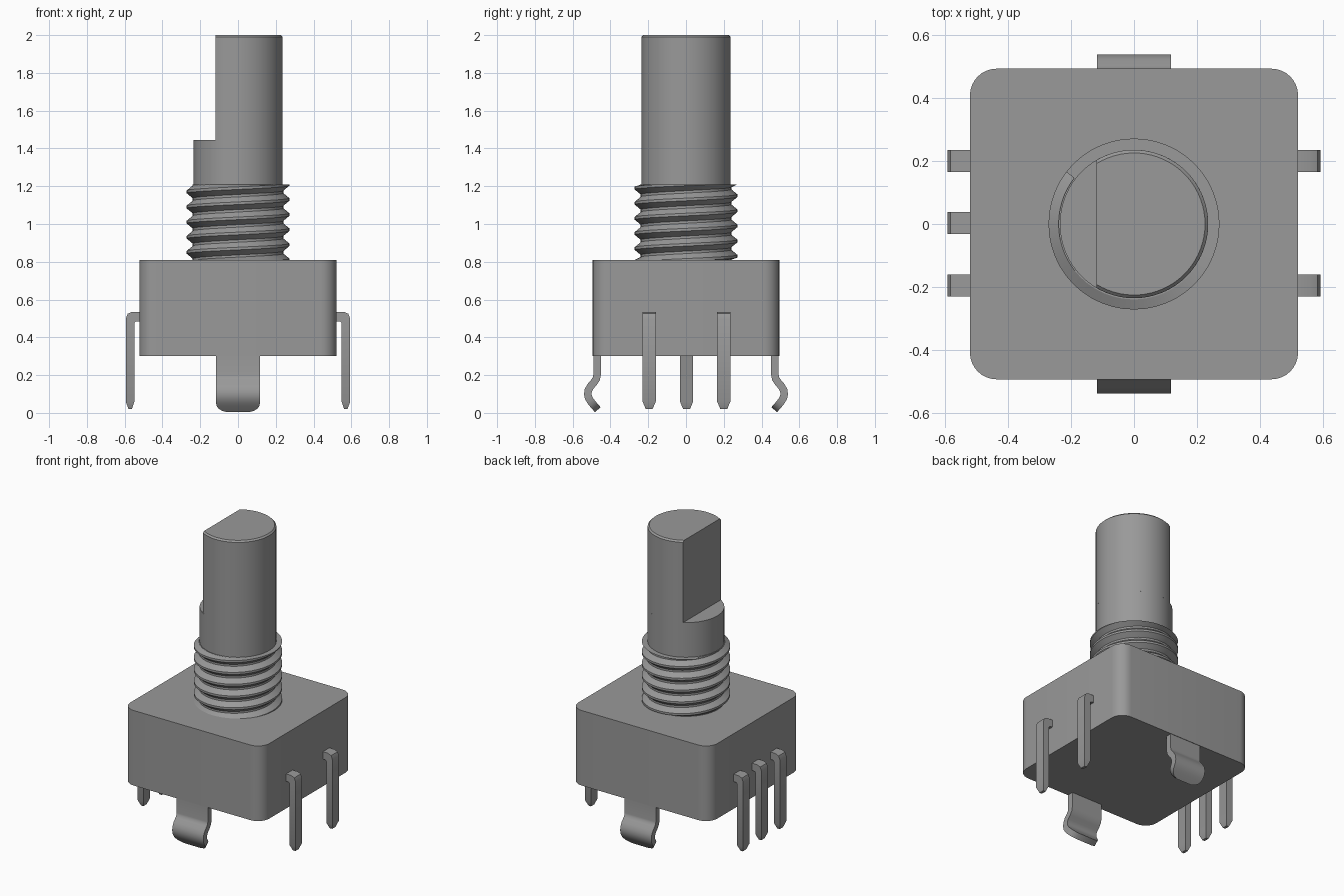
import bpy, bmesh, math
from mathutils import Vector

cube = bpy.data.objects.get("Cube")
if cube:
    bpy.data.objects.remove(cube, do_unlink=True)

GREY = (0.32, 0.32, 0.32, 1)
mat = bpy.data.materials.new("plain grey")
mat.use_nodes = True
mat.diffuse_color = GREY
mat.node_tree.nodes["Principled BSDF"].inputs["Base Color"].default_value = GREY


def loft(name, rings, angle=30):
    """Skin a list of equal closed rings and cap both ends."""
    bm = bmesh.new()
    loops = [[bm.verts.new(p) for p in ring] for ring in rings]
    n = len(loops[0])
    for a, b in zip(loops, loops[1:]):
        for i in range(n):
            j = (i + 1) % n
            bm.faces.new((a[i], a[j], b[j], b[i]))
    bm.faces.new(loops[0][::-1])
    bm.faces.new(loops[-1])
    bmesh.ops.dissolve_degenerate(bm, dist=1e-5, edges=bm.edges[:])
    bmesh.ops.recalc_face_normals(bm, faces=bm.faces[:])
    mesh = bpy.data.meshes.new(name)
    bm.to_mesh(mesh)
    bm.free()
    mesh.materials.append(mat)
    ob = bpy.data.objects.new(name, mesh)
    bpy.context.collection.objects.link(ob)
    bpy.ops.object.select_all(action='DESELECT')
    ob.select_set(True)
    bpy.context.view_layer.objects.active = ob
    bpy.ops.object.shade_smooth_by_angle(angle=math.radians(angle))
    return ob


def arc(r, z, a0, a1, n, cx=0, cy=0):
    return [(cx + r * math.cos(a0 + (a1 - a0) * i / n),
             cy + r * math.sin(a0 + (a1 - a0) * i / n), z) for i in range(n + 1)]


def circle(r, z, n=64):
    return arc(r, z, 0, 2 * math.pi, n)[:-1]


# Rounded box body
def body_ring(z, hx=0.522, hy=0.494, r=0.085):
    ring = []
    for k, (sx, sy) in enumerate([(1, 1), (-1, 1), (-1, -1), (1, -1)]):
        ring += arc(r, z, k * math.pi / 2, (k + 1) * math.pi / 2, 8,
                    sx * (hx - r), sy * (hy - r))
    return ring


loft("body", [body_ring(0.3), body_ring(0.81)])

# Threaded bushing: plain core plus a helical ridge trimmed flat at both ends
Z0, Z1, PITCH, STEPS = 0.8, 1.21, 0.08, 48
loft("bushing_core", [circle(0.24, Z0), circle(0.24, Z1)])
profile = [(0.237, -0.036), (0.272, -0.007), (0.272, 0.007), (0.237, 0.036)]
rings = []
for i in range(int(-0.4 * STEPS), int(5.4 * STEPS) + 1):
    a = 2 * math.pi * i / STEPS
    zc = 0.81 + PITCH * i / STEPS
    rings.append([(r * math.cos(a), r * math.sin(a), min(max(zc + dz, 0.81), Z1))
                  for r, dz in profile])
loft("bushing_thread", rings, 25)

# Round shaft with a D-shaped upper part
R, FLAT = 0.236, -0.12
loft("shaft_base", [circle(R, 1.2), circle(R, 1.445)])


def d_ring(r, z):
    a = math.acos(FLAT / r)
    return arc(r, z, -a, a, 48)


loft("shaft_d_section", [d_ring(R, 1.44), d_ring(R, 1.99), d_ring(R - 0.01, 2.0)])

# Terminal pins: (outer x, outer z, inner x, inner z, half width)
PIN = [(0.50, 0.535, 0.50, 0.485, 0.035), (0.560, 0.535, 0.538, 0.485, 0.035),
       (0.584, 0.525, 0.545, 0.482, 0.035), (0.594, 0.500, 0.548, 0.475, 0.035),
       (0.594, 0.060, 0.548, 0.060, 0.035), (0.580, 0.020, 0.562, 0.020, 0.018)]


def pin(name, side, y):
    loft(name, [[(side * xo, y - w, zo), (side * xo, y + w, zo),
                 (side * xi, y + w, zi), (side * xi, y - w, zi)]
                for xo, zo, xi, zi, w in PIN])


for label, y in (("front", -0.195), ("middle", 0.003), ("back", 0.2)):
    pin("right_pin_" + label, -1, y)
    if label != "middle":
        pin("left_pin_" + label, 1, y)

# Bent mounting clips: (y, z, half width) along the centre line
CLIP = [(0.471, 0.33, 0.117), (0.471, 0.20, 0.117), (0.475, 0.18, 0.117),
        (0.487, 0.162, 0.117), (0.506, 0.140, 0.117), (0.517, 0.120, 0.117),
        (0.520, 0.100, 0.117), (0.516, 0.080, 0.117), (0.505, 0.062, 0.116),
        (0.494, 0.048, 0.112), (0.483, 0.035, 0.102), (0.474, 0.025, 0.086),
        (0.467, 0.017, 0.060)]
HALF_T = 0.02


def clip(name, side):
    pts = [Vector((y, z)) for y, z, _ in CLIP]
    rings = []
    for i, p in enumerate(pts):
        t = (pts[min(i + 1, len(pts) - 1)] - pts[max(i - 1, 0)]).normalized()
        off = Vector((-t.y, t.x)) * HALF_T
        a, b, w = p + off, p - off, CLIP[i][2]
        rings.append([(-w, side * a.x, a.y), (w, side * a.x, a.y),
                      (w, side * b.x, b.y), (-w, side * b.x, b.y)])
    loft(name, rings, 35)


clip("front_clip", -1)
clip("back_clip", 1)
